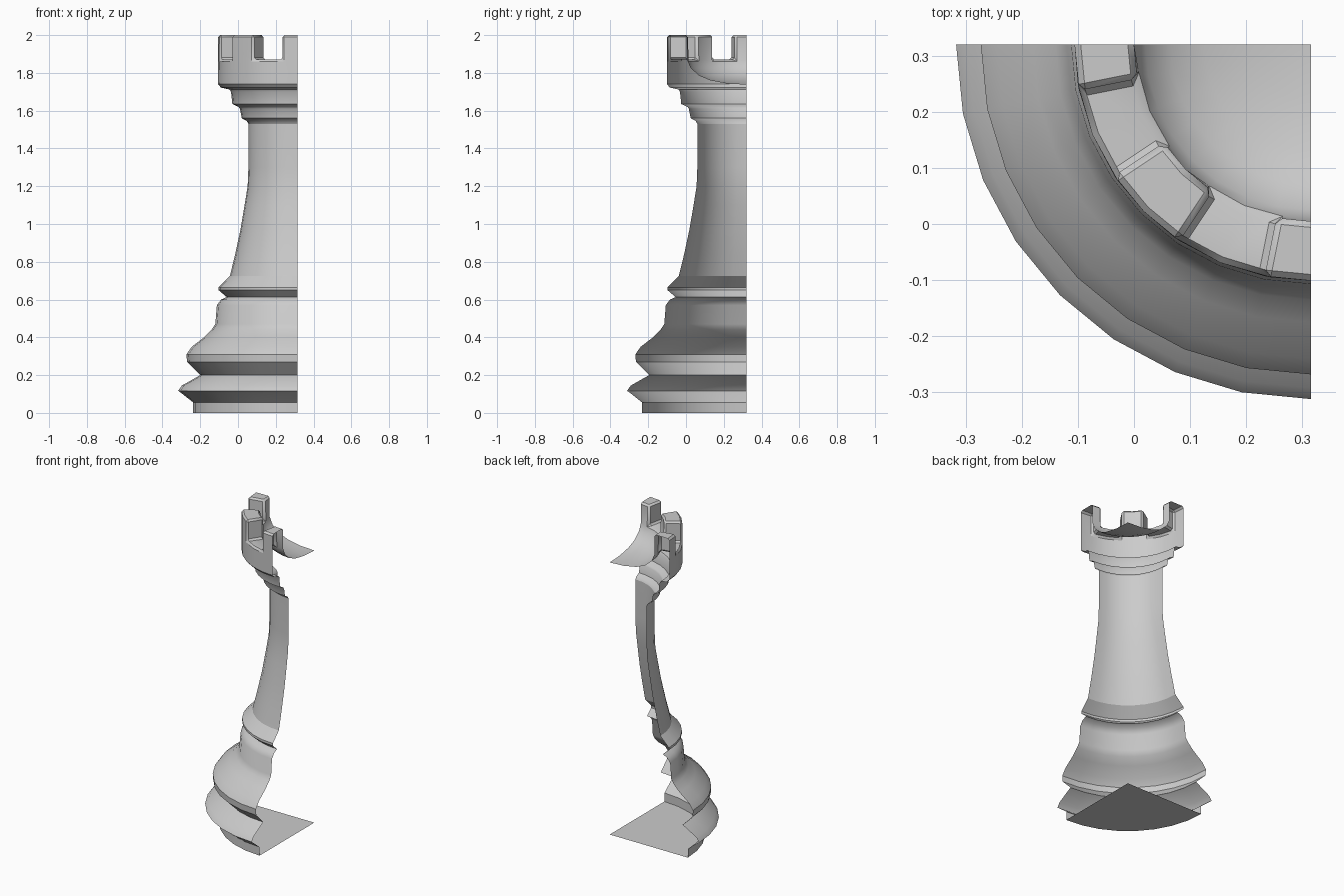
import bpy, bmesh, math

if "Cube" in bpy.data.objects:
    bpy.data.objects.remove(bpy.data.objects["Cube"])

AXIS_X, AXIS_Y = 0.315, 0.32   # turning axis: the model is a quarter of a turned rook
SEGS = 8                       # facets in the quarter turn

grey = bpy.data.materials.new("light_grey")
grey.diffuse_color = (0.6, 0.6, 0.6, 1)
grey.use_nodes = True
grey.node_tree.nodes["Principled BSDF"].inputs["Base Color"].default_value = grey.diffuse_color


def quarter_turn(profile):
    """Open quarter-turn shell of (radius, height) points, normals outward."""
    bm = bmesh.new()
    grid = []
    for j in range(SEGS + 1):
        a = math.pi + j * math.pi / 2 / SEGS
        grid.append([bm.verts.new((AXIS_X + r * math.cos(a), AXIS_Y + r * math.sin(a), z))
                     for r, z in profile])
    cells = {}
    for j in range(SEGS):
        for i in range(len(profile) - 1):
            cells[j, i] = bm.faces.new((grid[j][i], grid[j + 1][i],
                                        grid[j + 1][i + 1], grid[j][i + 1]))
    return bm, cells


def finish(bm, name):
    bmesh.ops.remove_doubles(bm, verts=bm.verts, dist=1e-5)
    me = bpy.data.meshes.new(name)
    bm.to_mesh(me)
    bm.free()
    me.materials.append(grey)
    ob = bpy.data.objects.new(name, me)
    bpy.context.collection.objects.link(ob)
    bpy.ops.object.select_all(action='DESELECT')
    ob.select_set(True)
    bpy.context.view_layer.objects.active = ob
    bpy.ops.object.shade_smooth_by_angle(angle=math.radians(35))


# Moulded foot with closed underside
base = [(0, 0), (.552, 0), (.552, .055), (.615, .105), (.632, .117), (.612, .145),
        (.515, .2), (.585, .27), (.588, .31), (.56, .35), (.495, .4), (.455, .44),
        (.435, .47), (.427, .57), (.405, .6), (.375, .613), (.418, .65), (.418, .665),
        (.358, .725)]
finish(quarter_turn(base)[0], "base")

# Tapered column
shaft = [(.358, .725), (.33, .84), (.302, .97), (.28, 1.1), (.264, 1.2), (.26, 1.3),
         (.26, 1.53)]
finish(quarter_turn(shaft)[0], "shaft")

# Stepped collar, crown wall, walkway ring and dished floor
crown = [(.26, 1.53), (.268, 1.545), (.295, 1.56), (.305, 1.61), (.312, 1.62),
         (.345, 1.635), (.352, 1.7), (.36, 1.712), (.405, 1.722), (.421, 1.74),
         (.421, 1.87), (.315, 1.87), (.295, 1.825), (.25, 1.785), (.19, 1.76),
         (.1, 1.743), (0, 1.738)]
bm, cells = quarter_turn(crown)

# Battlements: raise pieces of the walkway ring
ring = 10
for run in ((0,), (3, 4), (7,)):
    out = bmesh.ops.extrude_face_region(bm, geom=[cells[j, ring] for j in run])
    top = [g for g in out["geom"] if isinstance(g, bmesh.types.BMVert)]
    bmesh.ops.translate(bm, verts=top, vec=(0, 0, 2 - 1.87))
    bmesh.ops.delete(bm, geom=[cells[j, ring] for j in run if cells[j, ring].is_valid],
                     context='FACES')

# Leave the two cut planes open
eps = 1e-4
cut = [f for f in bm.faces if all(v.co.x > AXIS_X - eps for v in f.verts)
       or all(v.co.y > AXIS_Y - eps for v in f.verts)]
bmesh.ops.delete(bm, geom=cut, context='FACES')

# Soften the battlement edges
bm.normal_update()
edges = [e for e in bm.edges if min(v.co.z for v in e.verts) > 1.865
         and len(e.link_faces) == 2 and e.calc_face_angle() > math.radians(50)]
bmesh.ops.bevel(bm, geom=edges, offset=.011, segments=1, affect='EDGES', profile=.5)
finish(bm, "crown")
